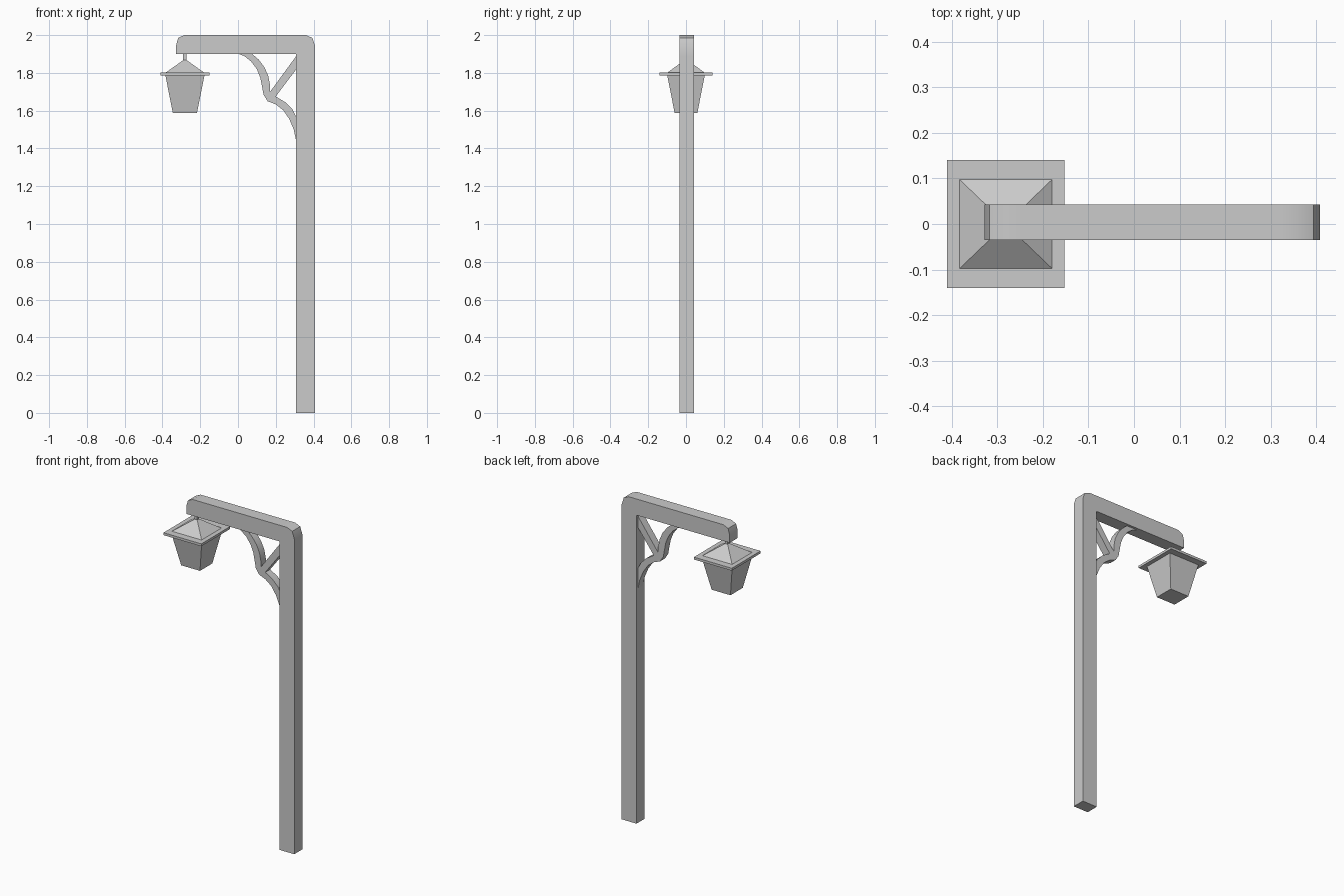
import bpy
import bmesh
import math

cube = bpy.data.objects.get("Cube")
if cube:
    bpy.data.objects.remove(cube, do_unlink=True)

GREY = (0.6, 0.6, 0.6, 1.0)
metal = bpy.data.materials.new("light grey")
metal.use_nodes = True
metal.diffuse_color = GREY
metal.node_tree.nodes["Principled BSDF"].inputs["Base Color"].default_value = GREY


def finish(name, bm, smooth=False):
    """Turn a bmesh into a named, coloured object."""
    bmesh.ops.recalc_face_normals(bm, faces=bm.faces)
    mesh = bpy.data.meshes.new(name)
    bm.to_mesh(mesh)
    bm.free()
    mesh.materials.append(metal)
    obj = bpy.data.objects.new(name, mesh)
    bpy.context.collection.objects.link(obj)
    if smooth:
        bpy.ops.object.select_all(action="DESELECT")
        obj.select_set(True)
        bpy.context.view_layer.objects.active = obj
        bpy.ops.object.shade_smooth_by_angle(angle=math.radians(35))
    return obj


def plate(name, outline, y0, y1, smooth=False):
    """Extrude an x-z outline from y0 to y1."""
    bm = bmesh.new()
    face = bm.faces.new([bm.verts.new((x, y0, z)) for x, z in outline])
    ext = bmesh.ops.extrude_face_region(bm, geom=[face])["geom"]
    moved = [v for v in ext if isinstance(v, bmesh.types.BMVert)]
    bmesh.ops.translate(bm, verts=moved, vec=(0, y1 - y0, 0))
    return finish(name, bm, smooth)


def taper(name, x, z0, half0, z1, half1):
    """Four-sided block between two centred rectangles; half = (x, y)."""
    bm = bmesh.new()
    rings = []
    for z, (hx, hy) in ((z0, half0), (z1, half1)):
        rings.append([bm.verts.new((x + sx * hx, sy * hy, z))
                      for sx, sy in ((-1, -1), (1, -1), (1, 1), (-1, 1))])
    low, high = rings
    bm.faces.new(low)
    bm.faces.new(high)
    for i in range(4):
        j = (i + 1) % 4
        bm.faces.new((low[i], low[j], high[j], high[i]))
    return finish(name, bm)


# Post and arm in one piece, with softened upper corners
plate("post_and_arm", [
    (0.307, 0), (0.408, 0), (0.408, 1.89), (0.408, 1.942), (0.394, 1.985),
    (0.36, 2), (0.32, 2), (-0.25, 2), (-0.285, 2), (-0.317, 1.985),
    (-0.328, 1.945), (-0.328, 1.9), (0.307, 1.9)], -0.035, 0.043, True)

# Two curved brackets meeting at a cusp, and the diagonal strut behind it
plate("upper_bracket", [
    (0, 1.902), (0.035, 1.888), (0.07, 1.86), (0.1, 1.82), (0.118, 1.775),
    (0.127, 1.73), (0.135, 1.685), (0.157, 1.65), (0.2, 1.675), (0.17, 1.70),
    (0.17, 1.735), (0.16, 1.785), (0.14, 1.83), (0.11, 1.87), (0.073, 1.902)],
    -0.02, 0.028, True)
plate("lower_bracket", [
    (0.157, 1.65), (0.2, 1.633), (0.24, 1.602), (0.272, 1.555), (0.295, 1.5),
    (0.309, 1.435), (0.309, 1.565), (0.288, 1.607), (0.25, 1.645), (0.2, 1.675)],
    -0.02, 0.028, True)
plate("strut", [(0.17, 1.70), (0.2, 1.675), (0.309, 1.82), (0.309, 1.89)],
      -0.02, 0.028)

# Hanging lantern
CX = -0.281
taper("hanger", CX, 1.855, (0.009, 0.009), 1.905, (0.009, 0.009))
taper("lantern_roof", CX, 1.80, (0.104, 0.1), 1.868, (0.008, 0.008))
taper("lantern_brim", CX, 1.787, (0.129, 0.14), 1.802, (0.129, 0.14))
taper("lantern_body", CX, 1.588, (0.064, 0.06), 1.79, (0.104, 0.1))
